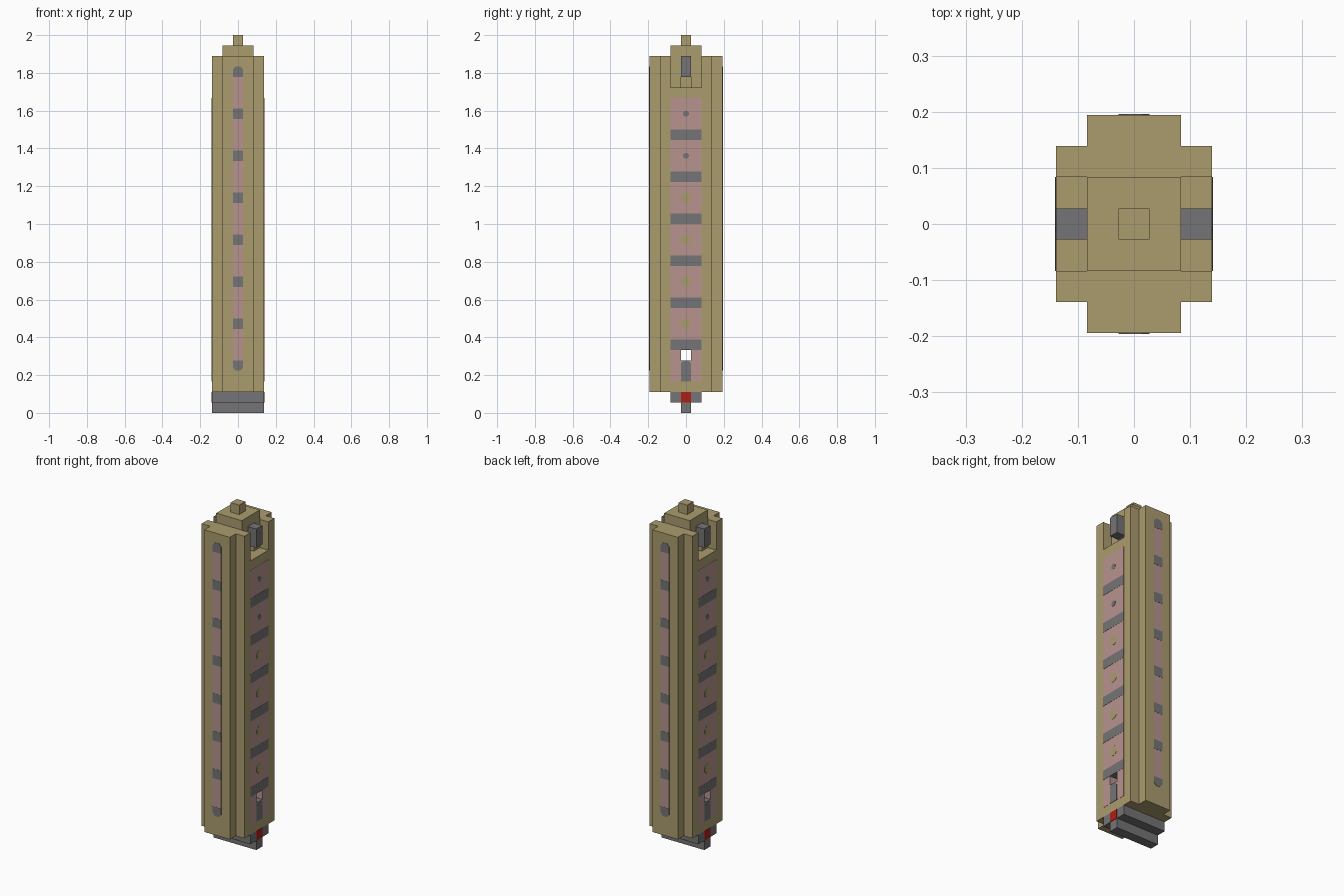
import bpy
import bmesh
from math import pi, sin, cos
from mathutils import Vector

if "Cube" in bpy.data.objects:
    bpy.data.objects.remove(bpy.data.objects["Cube"], do_unlink=True)

U = 1 / 18  # one building block


def make_material(name, rgb):
    mat = bpy.data.materials.new(name)
    mat.use_nodes = True
    mat.diffuse_color = (*rgb, 1)
    mat.node_tree.nodes["Principled BSDF"].inputs["Base Color"].default_value = (*rgb, 1)
    return mat


TAN = make_material("tan", (0.41, 0.335, 0.157))
GREY = make_material("grey", (0.178, 0.175, 0.18))
PINK = make_material("dusty_pink", (0.474, 0.296, 0.275))
RED = make_material("red", (0.43, 0.013, 0.006))
BODY_MATS = [TAN, PINK, GREY]


def add_object(name, bm, mats):
    bmesh.ops.recalc_face_normals(bm, faces=bm.faces)
    mesh = bpy.data.meshes.new(name)
    bm.to_mesh(mesh)
    bm.free()
    for mat in mats:
        mesh.materials.append(mat)
    obj = bpy.data.objects.new(name, mesh)
    bpy.context.collection.objects.link(obj)
    return obj


def prism(name, points, push, mats):
    """Extrude a flat outline of 3D points along a vector."""
    bm = bmesh.new()
    face = bm.faces.new([bm.verts.new(p) for p in points])
    new = bmesh.ops.extrude_face_region(bm, geom=[face], use_keep_orig=True)["geom"]
    verts = [g for g in new if isinstance(g, bmesh.types.BMVert)]
    bmesh.ops.translate(bm, verts=verts, vec=push)
    return add_object(name, bm, mats)


def box(name, x0, x1, y0, y1, z0, z1, mats):
    """Box given in block units."""
    outline = [(x * U, y * U, z0 * U) for x, y in ((x0, y0), (x1, y0), (x1, y1), (x0, y1))]
    return prism(name, outline, Vector((0, 0, (z1 - z0) * U)), mats)


def plate(name, outline, axis, side, mat, depth=0.002):
    """Thin painted plate on the side (x) or end (y) faces; outline in block units."""
    if axis == "x":
        points = [(side * 2.5 * U, u * U, v * U) for u, v in outline]
        push = Vector((side * depth, 0, 0))
    else:
        points = [(u * U, side * 3.5 * U, v * U) for u, v in outline]
        push = Vector((0, side * depth, 0))
    return prism(name, points, push, [mat])


def rect(u0, u1, v0, v1):
    return [(u0, v0), (u1, v0), (u1, v1), (u0, v1)]


def disc(radius, v):
    return [(radius * cos((i + 0.5) * pi / 4), v + radius * sin((i + 0.5) * pi / 4))
            for i in range(8)]


def arch(base, top):
    """Strip of unit width with a clipped far end."""
    slope = base + (top - base) / abs(top - base) * (abs(top - base) - 0.3)
    return [(-0.5, base), (0.5, base), (0.5, slope), (0.25, top), (-0.25, top), (-0.5, slope)]


# Main body: stepped cross section extruded upward
quarter = [(2.5, 2.5), (1.5, 2.5), (1.5, 3.5)]
section = quarter + [(-x, y) for x, y in reversed(quarter)]
section += [(-x, -y) for x, y in section]
body = prism("main_body", [(x * U, y * U, 2 * U) for x, y in section],
             Vector((0, 0, 32 * U)), BODY_MATS)

# Cutters: top side notches, small sockets and the cross hole
cutters = [box("hole_cutter", -4, 4, -0.5, 0.5, 5, 6, BODY_MATS)]
for poly in cutters[0].data.polygons:
    poly.material_index = 2 if abs(poly.normal.z) > 0.5 else 1
for s in (-1, 1):
    cutters.append(box("notch_cutter", s * 1.5, s * 4, -1.5, 1.5, 31, 36, BODY_MATS))
    cutters.append(box("socket_cutter", s * 0.5, s * 2, -0.5, 0.5, 31, 32, BODY_MATS))
for cutter in cutters:
    cutter.hide_render = True
    mod = body.modifiers.new(cutter.name, "BOOLEAN")
    mod.operation = "DIFFERENCE"
    mod.solver = "EXACT"
    mod.object = cutter

# Bake the cuts and discard the cutters
bpy.context.view_layer.update()
cut_mesh = bpy.data.meshes.new_from_object(
    body.evaluated_get(bpy.context.evaluated_depsgraph_get()))
body.modifiers.clear()
body.data = cut_mesh
for cutter in cutters:
    bpy.data.objects.remove(cutter, do_unlink=True)

# Top cap and nub
box("top_cap", -1.5, 1.5, -1.5, 1.5, 34, 35, [TAN])
box("top_nub", -0.5, 0.5, -0.5, 0.5, 35, 36, [TAN])

# Base rails
box("upper_base_rail", -2.5, 2.5, -1.5, 1.5, 1, 2, [GREY])
box("lower_base_rail", -2.5, 2.5, -0.5, 0.5, 0, 1, [GREY])

for s, tag in ((1, "left"), (-1, "right")):
    # Latch block in the notch, and red button on the base
    box(f"{tag}_latch", s * 1.5, s * 2.5, -0.5, 0.5, 32, 34, [GREY])
    plate(f"{tag}_button", rect(-0.5, 0.5, 1, 2), "x", s, RED)

    # Pink side panel, left open around the hole
    plate(f"{tag}_panel", rect(-1.5, 1.5, 6, 30), "x", s, PINK, 0.001)
    plate(f"{tag}_panel_foot", rect(-1.5, 1.5, 3, 5), "x", s, PINK, 0.001)
    for u in (-1.5, 0.5):
        plate(f"{tag}_panel_strip", rect(u, u + 1, 5, 6), "x", s, PINK, 0.001)
    plate(f"{tag}_arch", arch(3, 5), "x", s, GREY)

    # Side stripes with dots between them
    for i in range(6):
        v = 6 + 4 * i
        plate(f"{tag}_stripe", rect(-1.5, 1.5, v, v + 1), "x", s, GREY)
        small = i > 3
        plate(f"{tag}_dot", disc(0.3 if small else 0.52, v + 2.5), "x", s,
              GREY if small else TAN)

for s, tag in ((-1, "front"), (1, "back")):
    # Narrow end strip with grey marks and clipped caps
    plate(f"{tag}_strip", rect(-0.5, 0.5, 4.9, 32.1), "y", s, PINK, 0.001)
    plate(f"{tag}_upper_cap", arch(32, 33), "y", s, GREY)
    plate(f"{tag}_lower_cap", arch(5, 4.05), "y", s, GREY)
    for i in range(6):
        v = 8 + 4 * i
        plate(f"{tag}_mark", rect(-0.5, 0.5, v, v + 1), "y", s, GREY)
